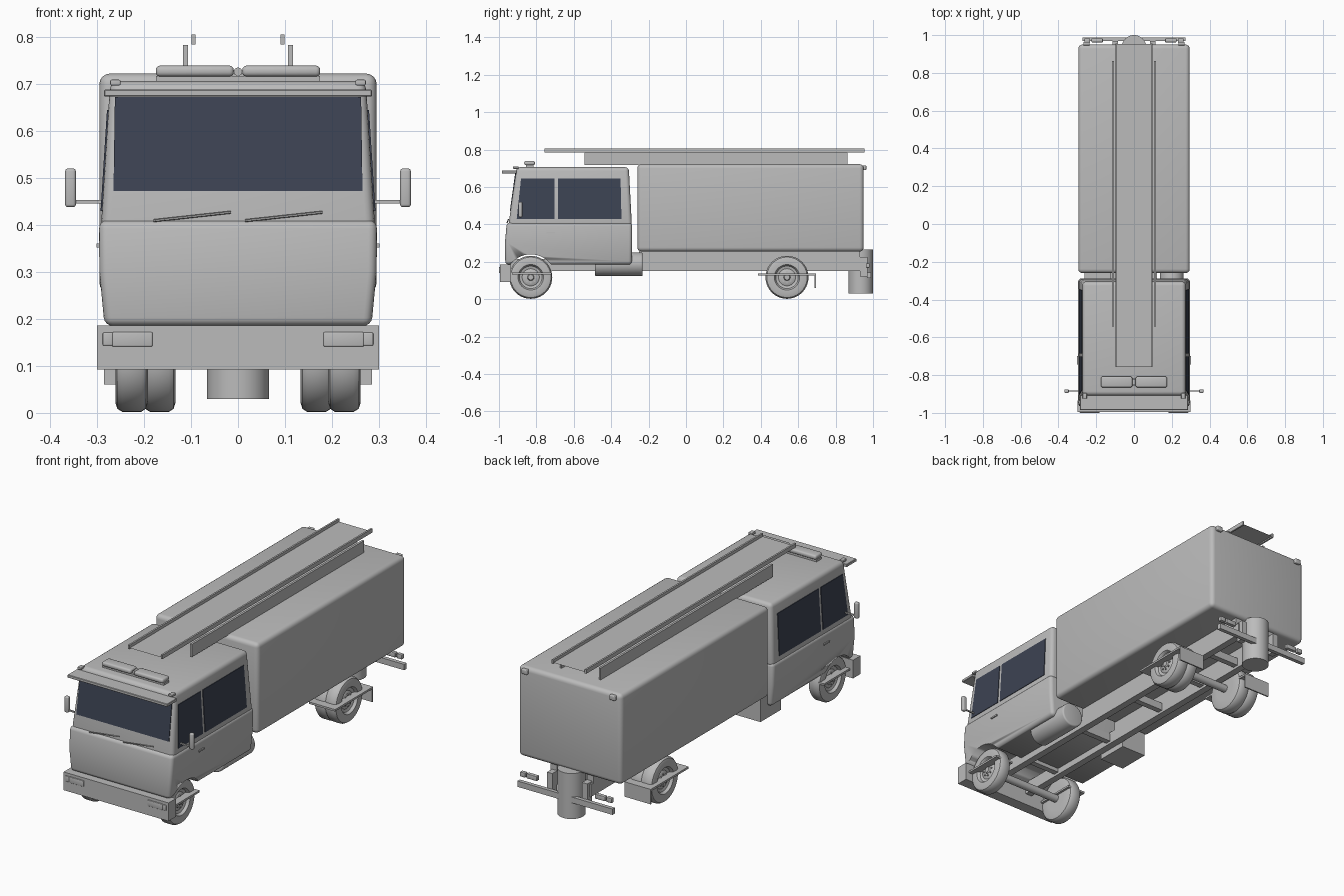
import bpy, bmesh, math
from mathutils import Vector, Matrix

if "Cube" in bpy.data.objects:
    bpy.data.objects.remove(bpy.data.objects["Cube"])


def material(name, rgb):
    m = bpy.data.materials.new(name)
    m.diffuse_color = (*rgb, 1)
    m.use_nodes = True
    m.node_tree.nodes["Principled BSDF"].inputs["Base Color"].default_value = m.diffuse_color
    return m


GREY = material("plain grey", (0.5, 0.5, 0.5))
GLASS = material("dark glass", (0.045, 0.055, 0.085))


def finish(name, bm, mat=GREY, smooth=True):
    bmesh.ops.recalc_face_normals(bm, faces=bm.faces)
    me = bpy.data.meshes.new(name)
    bm.to_mesh(me)
    bm.free()
    ob = bpy.data.objects.new(name, me)
    bpy.context.collection.objects.link(ob)
    me.materials.append(mat)
    if smooth:
        bpy.ops.object.select_all(action='DESELECT')
        ob.select_set(True)
        bpy.context.view_layer.objects.active = ob
        bpy.ops.object.shade_smooth_by_angle(angle=math.radians(35))
    return ob


def round_edges(bm, r, seg=3):
    edges = [e for e in bm.edges if e.calc_face_angle(0) > 0.6]
    bmesh.ops.bevel(bm, geom=edges, offset=r, segments=seg, profile=0.5,
                    affect='EDGES', clamp_overlap=True)


def box(name, x, y, z, r=0, mat=GREY, seg=3):
    """Box from (min, max) pairs, with optional rounding."""
    bm = bmesh.new()
    bmesh.ops.create_cube(bm, size=1)
    for v in bm.verts:
        v.co = [(a + b) / 2 + c * (b - a) for (a, b), c in zip((x, y, z), v.co)]
    if r:
        round_edges(bm, r, seg)
    return finish(name, bm, mat, bool(r))


def side(s, a, b):
    return tuple(sorted((s * a, s * b)))


def loft(name, levels, r, seg=4):
    """Stack of rectangles: (z, front y, back y, half width)."""
    bm = bmesh.new()
    rings = [[bm.verts.new(p) for p in ((-w, f, z), (w, f, z), (w, b, z), (-w, b, z))]
             for z, f, b, w in levels]
    bm.faces.new(rings[0])
    bm.faces.new(rings[-1])
    for lo, hi in zip(rings, rings[1:]):
        for i in range(4):
            j = (i + 1) % 4
            bm.faces.new((lo[i], lo[j], hi[j], hi[i]))
    bmesh.ops.recalc_face_normals(bm, faces=bm.faces)
    round_edges(bm, r, seg)
    return finish(name, bm)


def rod(name, a, b, r, n=32, bevel=0):
    a, b = Vector(a), Vector(b)
    d = b - a
    bm = bmesh.new()
    m = Matrix.Translation((a + b) / 2) @ d.to_track_quat('Z', 'Y').to_matrix().to_4x4()
    bmesh.ops.create_cone(bm, cap_ends=True, segments=n, radius1=r, radius2=r,
                          depth=d.length, matrix=m)
    if bevel:
        round_edges(bm, bevel)
    return finish(name, bm)


def lathe(name, profile, y, z, n=40):
    """Spin (x, radius) points around an axle line along x."""
    bm = bmesh.new()
    rings = [[bm.verts.new((x, y + r * math.cos(t), z + r * math.sin(t)))
              for t in (2 * math.pi * k / n for k in range(n))] for x, r in profile]
    for a, b in zip(rings, rings[1:]):
        for k in range(n):
            m = (k + 1) % n
            bm.faces.new((a[k], a[m], b[m], b[k]))
    bm.faces.new(rings[0])
    bm.faces.new(rings[-1])
    return finish(name, bm)


def pane(name, pts, offset):
    """Thin glass plate raised off the cab skin."""
    bm = bmesh.new()
    lo = [bm.verts.new(p) for p in pts]
    face = bm.faces.new(lo)
    new = bmesh.ops.extrude_face_region(bm, geom=[face])["geom"]
    bmesh.ops.translate(bm, vec=offset, verts=[v for v in new if isinstance(v, bmesh.types.BMVert)])
    return finish(name, bm, GLASS, False)


# Cargo body
box("cargo_body", (-0.295, 0.295), (-0.26, 0.95), (0.255, 0.722), 0.022, seg=4)

# Cab: lower shell with wheel arches, and tapered upper part
lower = loft("cab_lower", [(0.185, -0.966, -0.29, 0.284), (0.30, -0.968, -0.288, 0.295),
                           (0.41, -0.958, -0.288, 0.296)], 0.018)
cutter = rod("arch_cutter", (-0.5, -0.83, 0.105), (0.5, -0.83, 0.105), 0.135, 48)
mod = lower.modifiers.new("arches", 'BOOLEAN')
mod.operation, mod.solver, mod.object = 'DIFFERENCE', 'EXACT', cutter
bpy.context.view_layer.objects.active = lower
bpy.ops.object.modifier_apply(modifier="arches")
bpy.data.objects.remove(cutter)
loft("cab_upper", [(0.39, -0.95, -0.289, 0.292), (0.706, -0.906, -0.306, 0.272)], 0.02)


def skin(z):
    """Front y and half width of the upper cab at height z."""
    t = (z - 0.39) / 0.316
    return -0.95 + 0.044 * t, 0.292 - 0.02 * t


# Glass
pane("windscreen", [(x, skin(z)[0] + 0.002, z) for x, z in
                    ((-0.265, 0.472), (0.265, 0.472), (0.262, 0.672), (-0.262, 0.672))], (0, -0.005, 0))
for s in (-1, 1):
    for name, pts in (("front_side_window", ((-0.905, 0.43), (-0.702, 0.43), (-0.702, 0.645), (-0.882, 0.645))),
                      ("rear_side_window", ((-0.685, 0.43), (-0.345, 0.43), (-0.35, 0.645), (-0.685, 0.645)))):
        pane(name, [(s * (skin(z)[1] - 0.002), y, z) for y, z in pts], (s * 0.005, 0, 0))

# Cab fittings
box("sun_visor", (-0.285, 0.285), (-0.985, -0.905), (0.673, 0.688), 0.002, seg=1)
box("front_bumper", (-0.3, 0.3), (-0.995, -0.935), (0.092, 0.186))
box("light_bar_base", (-0.175, 0.175), (-0.855, -0.815), (0.70, 0.717))
rod("light_bar_hub", (0, -0.85, 0.726), (0, -0.82, 0.726), 0.009, 16)
for s in (-1, 1):
    box("light_bar", side(s, 0.009, 0.175), (-0.865, -0.808), (0.716, 0.739), 0.009)
    box("roof_marker", side(s, 0.25, 0.272), (-0.925, -0.895), (0.697, 0.709), 0.003)
    box("headlight", side(s, 0.182, 0.268), (-1.0, -0.99), (0.141, 0.172), 0.003)
    box("turn_signal", side(s, 0.266, 0.288), (-1.0, -0.99), (0.143, 0.171), 0.003)
    box("mirror", side(s, 0.345, 0.368), (-0.895, -0.875), (0.438, 0.52), 0.006)
    box("mirror_arm", side(s, 0.28, 0.347), (-0.888, -0.881), (0.446, 0.453))
    box("door_handle", side(s, 0.29, 0.301), (-0.745, -0.70), (0.352, 0.36))
for x in (-0.18, 0.015):
    rod("wiper", (x, -0.957, 0.409), (x + 0.165, -0.949, 0.427), 0.003, 6)

# Roof ladder deck
bm = bmesh.new()
bm.faces.new([bm.verts.new(p) for p in ((-0.098, -0.755, 0.79), (0.098, -0.755, 0.79),
                                        (0.098, 0.953, 0.79), (-0.098, 0.953, 0.79))])
finish("roof_deck", bm, GREY, False)
for s in (-1, 1):
    box("deck_rail", side(s, 0.09, 0.099), (-0.757, 0.955), (0.784, 0.805))
    box("deck_support", side(s, 0.106, 0.117), (-0.542, 0.863), (0.718, 0.783))

# Chassis
for s in (-1, 1):
    box("frame_rail", side(s, 0.085, 0.122), (-0.94, 0.95), (0.152, 0.215))
    box("body_mount", side(s, 0.085, 0.122), (-0.25, 0.93), (0.215, 0.257))
for y in (-0.7, -0.3, 0.1, 0.42, 0.68):
    box("cross_member", (-0.09, 0.09), (y - 0.015, y + 0.015), (0.165, 0.205))
rod("fuel_tank", (0.2, -0.487, 0.187), (0.2, -0.232, 0.187), 0.063, 32, 0.008)
box("battery_box", (-0.263, -0.122), (-0.40, -0.232), (0.125, 0.25))

# Wheels: single at the front, paired at the rear
TYRE = [(0.0, 0.06), (0.0, 0.095), (0.004, 0.108), (0.014, 0.115), (0.054, 0.115),
        (0.065, 0.108), (0.069, 0.095), (0.068, 0.068), (0.063, 0.064), (0.054, 0.060),
        (0.050, 0.046), (0.053, 0.042), (0.055, 0.018), (0.062, 0.014)]


def wheel(s, x0, y):
    lathe("wheel", [(s * (x0 + x), r) for x, r in TYRE], y, 0.117)
    for k in range(8):
        t = k * math.pi / 4
        p = (y + 0.029 * math.cos(t), 0.117 + 0.029 * math.sin(t))
        rod("wheel_nut", (s * (x0 + 0.05), *p), (s * (x0 + 0.059), *p), 0.004, 8)


for s in (-1, 1):
    wheel(s, 0.192, -0.83)
    wheel(s, 0.192, 0.54)
    wheel(s, 0.133, 0.54)
    # Flat guards through the wheels and the rear flaps
    box("front_guard", side(s, 0.18, 0.285), (-0.93, -0.72), (0.132, 0.142))
    box("rear_guard", side(s, 0.135, 0.285), (0.385, 0.695), (0.127, 0.137))
    box("mud_flap", side(s, 0.135, 0.285), (0.688, 0.695), (0.06, 0.13))
for y in (-0.83, 0.54):
    rod("axle", (-0.2, y, 0.117), (0.2, y, 0.117), 0.02, 16)

# Rear: upright drum, cross bar and lamps
rod("rear_drum", (0, 0.934, 0.03), (0, 0.934, 0.265), 0.066, 40)
for s in (-1, 1):
    box("rear_bar", side(s, 0.03, 0.272), (0.968, 0.988), (0.114, 0.144))
    box("tail_lamp", side(s, 0.165, 0.225), (0.962, 0.982), (0.168, 0.192), 0.003)
    box("reverse_lamp", side(s, 0.232, 0.262), (0.962, 0.982), (0.168, 0.192), 0.003)
    box("lamp_bracket", side(s, 0.085, 0.115), (0.93, 0.97), (0.12, 0.225))
    box("rear_marker", side(s, 0.235, 0.268), (0.945, 0.964), (0.69, 0.715), 0.004)
